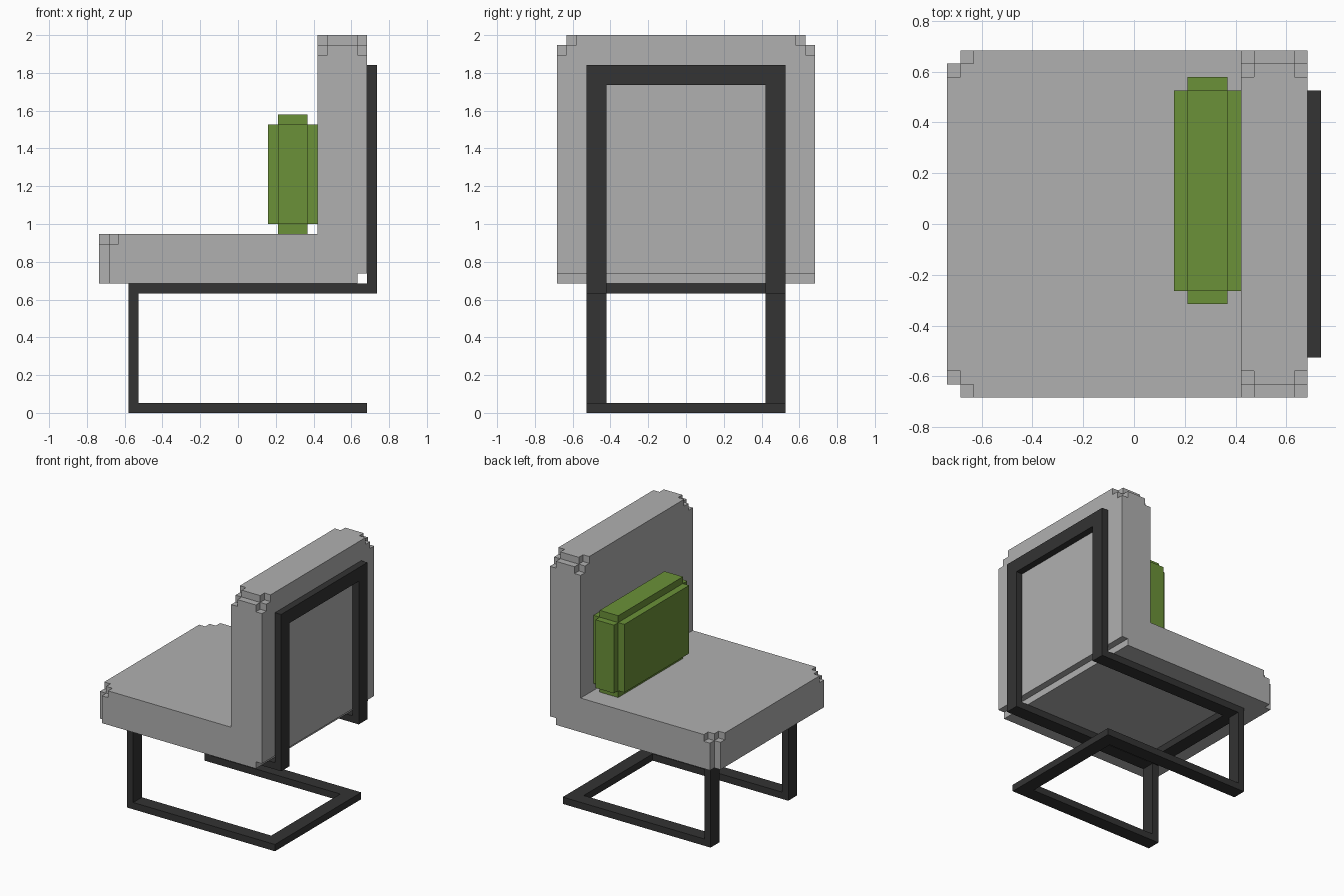
import bpy, bmesh, math
from itertools import product
from mathutils import Vector

if "Cube" in bpy.data.objects:
    bpy.data.objects.remove(bpy.data.objects["Cube"], do_unlink=True)

U = 2 / 38  # one block; all part sizes below are whole blocks


def material(name, rgb):
    m = bpy.data.materials.new(name)
    m.diffuse_color = (*rgb, 1)
    m.use_nodes = True
    bsdf = next(n for n in m.node_tree.nodes if n.type == 'BSDF_PRINCIPLED')
    bsdf.inputs["Base Color"].default_value = (*rgb, 1)
    bsdf.inputs["Roughness"].default_value = 0.8
    return m


def box(x0, x1, y0, y1, z0, z1):
    """Set of block cells filling a box."""
    return set(product(range(x0, x1), range(y0, y1), range(z0, z1)))


def both_sides(cells):
    """Add the mirror image across y = 0."""
    return cells | {(x, -1 - y, z) for x, y, z in cells}


def corner(x, y, z, sx):
    """Corner cell plus its three inward neighbours, mirrored in y."""
    return both_sides({(x, y, z), (x + sx, y, z), (x, y - 1, z), (x, y, z - 1)})


def block_object(name, cells, mat):
    """Closed outer skin of the cells, merged into large flat faces."""
    bm = bmesh.new()
    verts = {}

    def vert(p):
        if p not in verts:
            verts[p] = bm.verts.new(Vector(p) * U)
        return verts[p]

    for c in sorted(cells):
        for axis, step in product(range(3), (0, 1)):
            n = list(c)
            n[axis] += 2 * step - 1
            if tuple(n) in cells:
                continue
            a, b = (axis + 1) % 3, (axis + 2) % 3
            loop = []
            for da, db in ((0, 0), (1, 0), (1, 1), (0, 1)):
                p = list(c)
                p[axis] += step
                p[a] += da
                p[b] += db
                loop.append(vert(tuple(p)))
            bm.faces.new(loop if step else loop[::-1])
    bmesh.ops.dissolve_limit(bm, angle_limit=math.radians(1),
                             verts=bm.verts[:], edges=bm.edges[:])
    me = bpy.data.meshes.new(name)
    bm.to_mesh(me)
    bm.free()
    me.materials.append(mat)
    ob = bpy.data.objects.new(name, me)
    bpy.context.collection.objects.link(ob)
    return ob


grey = material("grey fabric", (0.434, 0.434, 0.434))
green = material("green fabric", (0.147, 0.283, 0.040))
dark = material("dark metal", (0.033, 0.033, 0.033))

# Upholstery: L-shaped seat and backrest
seat = box(-14, 13, -13, 13, 13, 18) | box(8, 13, -13, 13, 13, 38)
seat -= box(12, 13, -13, 13, 13, 14)               # notch under the back edge
seat -= both_sides(box(-14, -13, 12, 13, 13, 18))  # front vertical edges
seat -= both_sides(box(8, 13, 12, 13, 37, 38))     # upper side edges of the back
seat -= corner(-14, 12, 17, 1)                     # front seat corners
seat -= corner(8, 12, 37, 1) | corner(12, 12, 37, -1)  # backrest top corners
block_object("seat_and_backrest", seat, grey)

# Pillow: stepped block with rounded rims, off-centre against the backrest
pillow = (box(3, 8, -5, 10, 19, 29) | box(4, 7, -6, 11, 19, 29)
          | box(4, 7, -5, 10, 18, 30))
block_object("pillow", pillow, green)

# Frame: one continuous bent flat bar
frame = both_sides(
    box(-11, 13, 8, 10, 0, 1)        # floor rails
    | box(-11, -10, 8, 10, 0, 13)    # front legs
    | box(-11, 14, 8, 10, 12, 13)    # rails under the seat
    | box(13, 14, 8, 10, 12, 35))    # back uprights
frame |= box(11, 13, -10, 10, 0, 1)      # floor crossbar at the back
frame |= box(-11, -9, -10, 10, 12, 13)   # crossbar under the seat front
frame |= box(13, 14, -10, 10, 33, 35)    # top bar behind the backrest
block_object("cantilever_frame", frame, dark)
